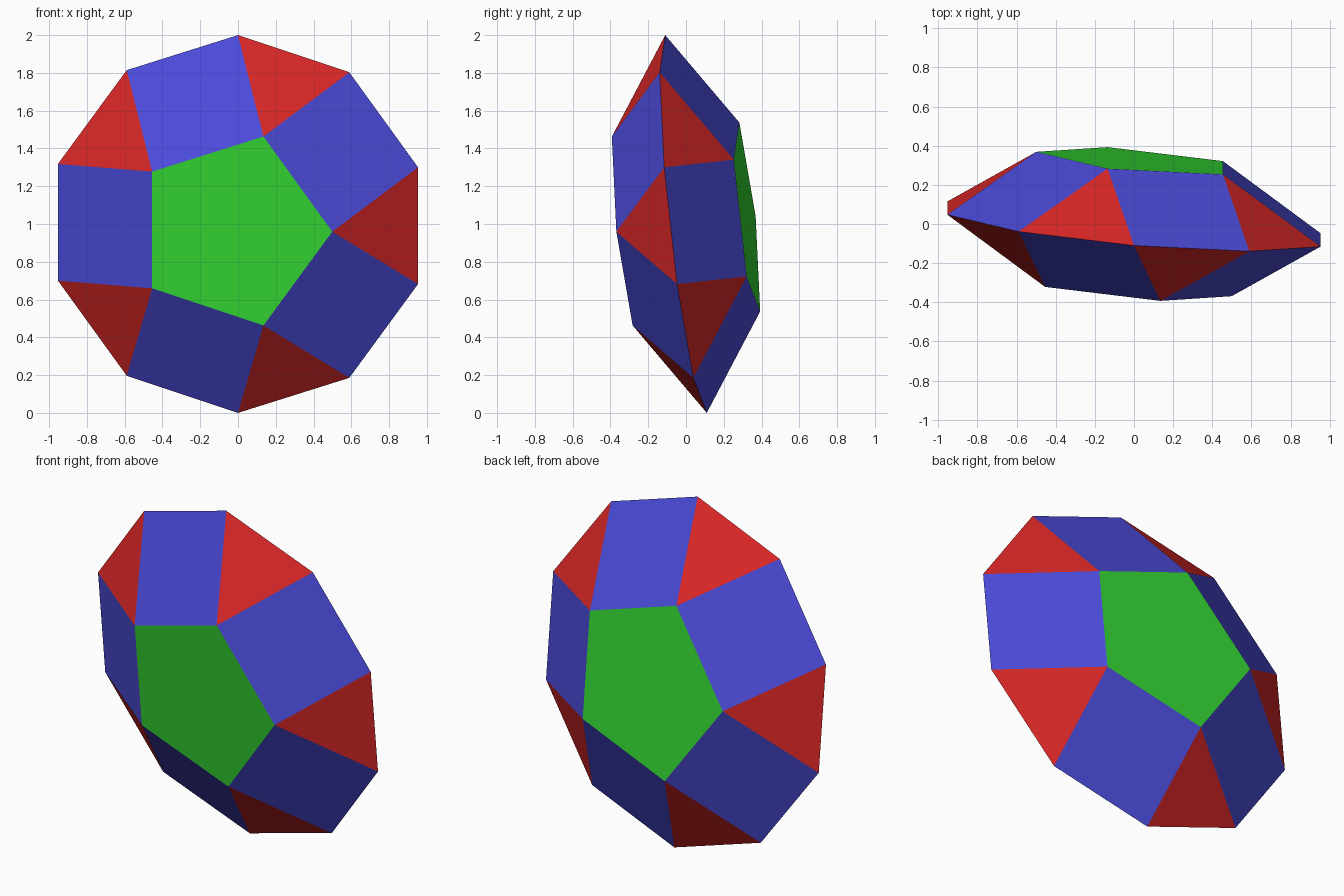
import bpy
import bmesh
from math import sin, cos, radians, sqrt
from mathutils import Vector

if "Cube" in bpy.data.objects:
    bpy.data.objects.remove(bpy.data.objects["Cube"])


def make_material(name, rgb):
    mat = bpy.data.materials.new(name)
    mat.use_nodes = True
    colour = (*rgb, 1)
    mat.diffuse_color = colour
    mat.node_tree.nodes["Principled BSDF"].inputs["Base Color"].default_value = colour
    return mat


# Material index follows the number of sides: triangle, square, pentagon
materials = [
    make_material("red", (0.694, 0.02, 0.02)),
    make_material("blue", (0.07, 0.07, 0.694)),
    make_material("green", (0.034, 0.70, 0.034)),
]

# Tilted frame: axis through both pentagons, up and side span the rim plane
up = Vector((0, -0.11, 1))
rim_radius = up.length
up.normalize()
axis = Vector((-0.028, -0.324, -0.035))
axis = (axis - up * axis.dot(up)).normalized()
side = up.cross(axis)
centre = Vector((0, 0, 1))

# Equal-edged pentagonal cupola proportions
edge = rim_radius * 2 / (1 + sqrt(5))
cap_radius = edge / (2 * sin(radians(36)))
cap_height = edge * sqrt(1 - 1 / (4 * sin(radians(36)) ** 2)) 

bm = bmesh.new()


def ring_point(radius, degrees, height):
    a = radians(degrees)
    return bm.verts.new(centre + (up * cos(a) + side * sin(a)) * radius + axis * height)


rim = [ring_point(rim_radius, 36 * k, 0) for k in range(10)]


def add_cupola(start, sign):
    """Cap pentagon, joined to the shared rim by alternating triangles and squares."""
    cap = [ring_point(cap_radius, 36 * start + 18 + 72 * k, sign * cap_height)
           for k in range(5)]
    bm.faces.new(cap)
    for k in range(5):
        a, b, c = (rim[(start + 2 * k + i) % 10] for i in range(3))
        bm.faces.new((cap[k], a, b))
        bm.faces.new((cap[k], b, c, cap[(k + 1) % 5]))


add_cupola(0, 1)    # front half
add_cupola(1, -1)   # back half, turned by one rim step

for face in bm.faces:
    face.material_index = len(face.verts) - 3
bmesh.ops.recalc_face_normals(bm, faces=bm.faces)

mesh = bpy.data.meshes.new("faceted_solid")
bm.to_mesh(mesh)
bm.free()
for mat in materials:
    mesh.materials.append(mat)
solid = bpy.data.objects.new("faceted_solid", mesh)
bpy.context.collection.objects.link(solid)
